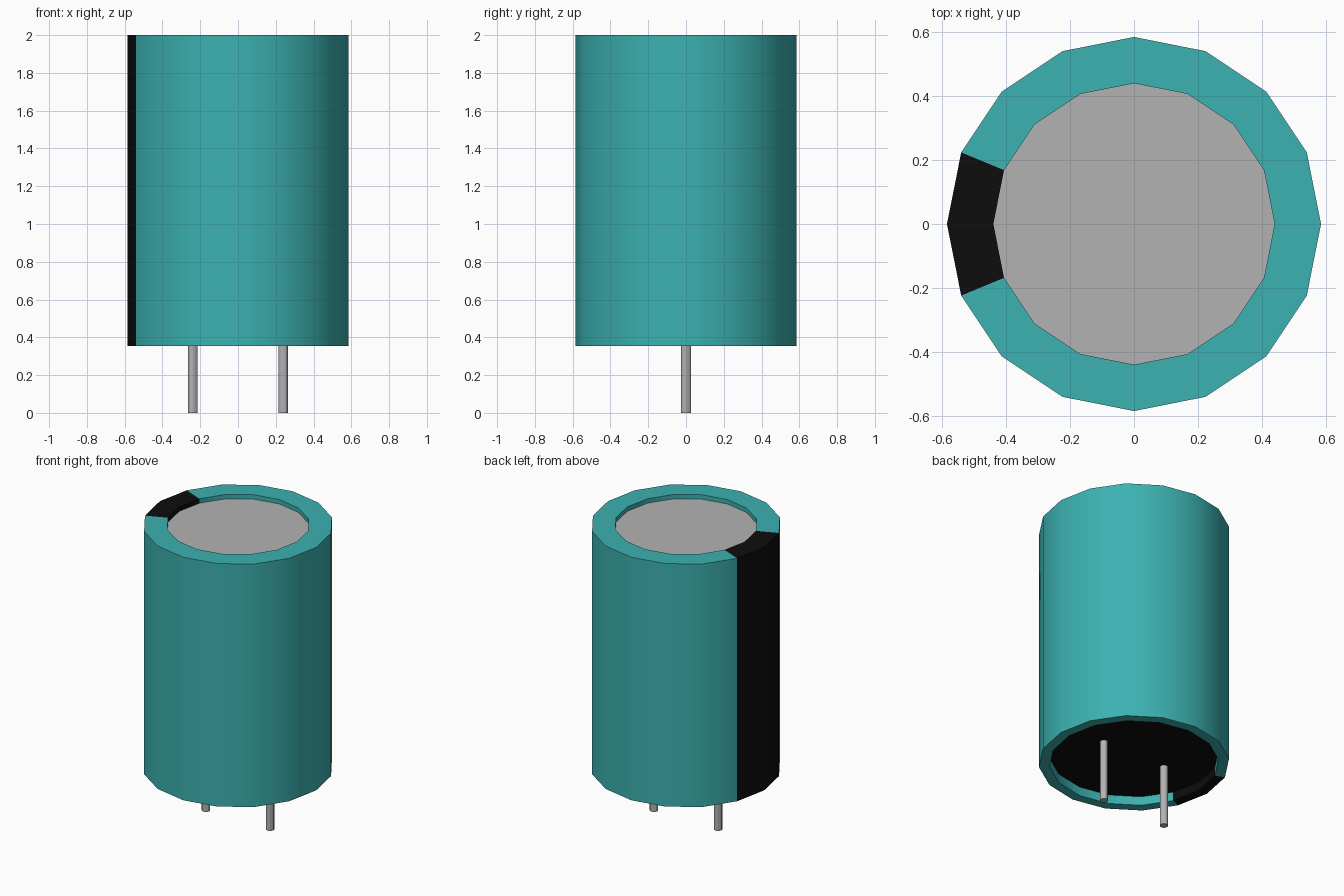
import bpy, bmesh, math

cube = bpy.data.objects.get("Cube")
if cube:
    bpy.data.objects.remove(cube, do_unlink=True)


def make_material(name, rgb):
    mat = bpy.data.materials.new(name)
    mat.use_nodes = True
    colour = (*rgb, 1.0)
    mat.diffuse_color = colour
    mat.node_tree.nodes["Principled BSDF"].inputs["Base Color"].default_value = colour
    return mat


teal = make_material("teal sleeve", (0.045, 0.44, 0.44))
black = make_material("black", (0.004, 0.004, 0.004))
metal = make_material("grey metal", (0.45, 0.45, 0.45))

SIDES = 16
TOP, BASE = 2.0, 0.355
LID_Z, PLUG_Z = TOP - 0.03, BASE + 0.06
OUTER, LID_R, PLUG_R = 0.585, 0.44, 0.52


def finish(bm, name, materials):
    mesh = bpy.data.meshes.new(name)
    bm.to_mesh(mesh)
    bm.free()
    obj = bpy.data.objects.new(name, mesh)
    bpy.context.collection.objects.link(obj)
    for mat in materials:
        mesh.materials.append(mat)
    bpy.ops.object.select_all(action="DESELECT")
    obj.select_set(True)
    bpy.context.view_layer.objects.active = obj
    bpy.ops.object.shade_smooth_by_angle(angle=math.radians(30))
    return obj


def cylinder(name, radius, z0, z1, sides, mat, x=0.0):
    bm = bmesh.new()
    bmesh.ops.create_cone(bm, cap_ends=True, segments=sides,
                          radius1=radius, radius2=radius, depth=z1 - z0)
    # Put a corner on the x axis
    for v in bm.verts:
        a = round(math.atan2(v.co.y, v.co.x) * sides / math.tau) * math.tau / sides
        v.co.x, v.co.y = radius * math.cos(a), radius * math.sin(a)
    bmesh.ops.translate(bm, verts=bm.verts, vec=(x, 0, (z0 + z1) / 2))
    return finish(bm, name, [mat])


# Sleeve: turned profile, wrapping over the rim at both ends
profile = [(LID_R, LID_Z), (LID_R, TOP), (OUTER, TOP),
           (OUTER, BASE), (PLUG_R, BASE), (PLUG_R, PLUG_Z)]
bm = bmesh.new()
rings = []
for i in range(SIDES):
    a = math.tau * i / SIDES
    rings.append([bm.verts.new((r * math.cos(a), r * math.sin(a), z)) for r, z in profile])
for i in range(SIDES):
    here, after = rings[i], rings[(i + 1) % SIDES]
    for k in range(len(profile) - 1):
        face = bm.faces.new((here[k], here[k + 1], after[k + 1], after[k]))
        # Polarity stripe: the two segments facing -x
        face.material_index = 1 if i in (SIDES // 2 - 1, SIDES // 2) else 0
bm.normal_update()
# Outer wall must face outwards
wall = max(bm.faces, key=lambda f: f.calc_area())
if wall.normal.dot(wall.calc_center_median()) < 0 and abs(wall.normal.z) < 0.5:
    bmesh.ops.reverse_faces(bm, faces=bm.faces)
finish(bm, "sleeve", [teal, black])

# Metal lid and black rubber plug, set in from the ends
cylinder("metal_lid", LID_R, LID_Z - 0.1, LID_Z, SIDES, metal)
cylinder("rubber_plug", PLUG_R, PLUG_Z, PLUG_Z + 0.1, SIDES, black)

# Wire leads
for name, x in (("left_lead", 0.24), ("right_lead", -0.24)):
    cylinder(name, 0.026, 0.0, PLUG_Z + 0.02, 12, metal, x)
